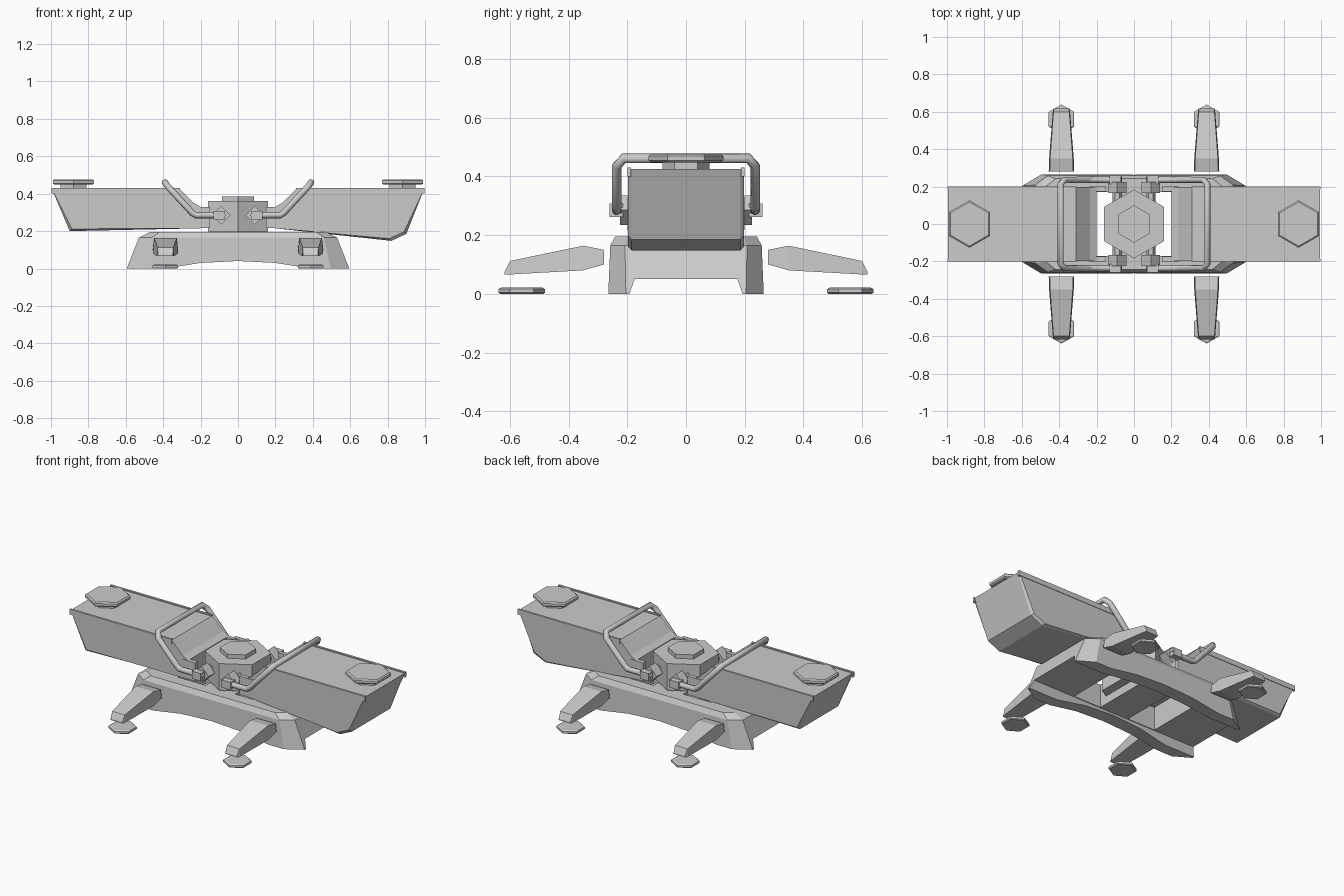
import bpy, bmesh, math
from mathutils import Vector

if "Cube" in bpy.data.objects:
    bpy.data.objects.remove(bpy.data.objects["Cube"], do_unlink=True)

grey = bpy.data.materials.new("light grey")
grey.use_nodes = True
COLOUR = (0.6, 0.6, 0.6, 1)
grey.diffuse_color = COLOUR
grey.node_tree.nodes["Principled BSDF"].inputs["Base Color"].default_value = COLOUR


def loft(name, rings):
    """Closed solid through rings that have equal point counts."""
    bm = bmesh.new()
    vs = [[bm.verts.new(p) for p in r] for r in rings]
    n = len(vs[0])
    for a, b in zip(vs, vs[1:]):
        for i in range(n):
            j = (i + 1) % n
            bm.faces.new((a[i], a[j], b[j], b[i]))
    bm.faces.new(vs[0][::-1])
    bm.faces.new(vs[-1])
    bmesh.ops.recalc_face_normals(bm, faces=bm.faces)
    me = bpy.data.meshes.new(name)
    bm.to_mesh(me)
    bm.free()
    ob = bpy.data.objects.new(name, me)
    bpy.context.collection.objects.link(ob)
    me.materials.append(grey)
    return ob


def extrude_y(name, profile, y0, y1):
    return loft(name, [[(x, y, z) for x, z in profile] for y in (y0, y1)])


def box(name, x0, x1, y0, y1, z0, z1):
    return extrude_y(name, [(x0, z0), (x1, z0), (x1, z1), (x0, z1)], y0, y1)


def hexagon(cx, cy, r, z):
    return [(cx + r * math.sin(i * math.pi / 3),
             cy + r * math.cos(i * math.pi / 3), z) for i in range(6)]


def stack(name, cx, cy, levels):
    """Stepped hexagonal part from (radius, height) pairs."""
    return loft(name, [hexagon(cx, cy, r, z) for r, z in levels])


def rod_y(name, x, z, r, y0, y1, sides=6):
    prof = [(x + r * math.cos(i * math.tau / sides),
             z + r * math.sin(i * math.tau / sides)) for i in range(sides)]
    return extrude_y(name, prof, y0, y1)


def cut(target, cutter):
    mod = target.modifiers.new("cut", "BOOLEAN")
    mod.operation = "DIFFERENCE"
    mod.solver = "EXACT"
    mod.object = cutter
    bpy.context.view_layer.objects.active = target
    bpy.ops.object.modifier_apply(modifier=mod.name)
    bpy.data.objects.remove(cutter, do_unlink=True)


# Base with sloping ends and chamfered corners
def plan(hx, hy, cx, cy, z):
    return [(hx, -hy + cy, z), (hx, hy - cy, z), (hx - cx, hy, z), (-hx + cx, hy, z),
            (-hx, hy - cy, z), (-hx, -hy + cy, z), (-hx + cx, -hy, z), (hx - cx, -hy, z)]


base = loft("base", [plan(0.595, 0.265, 0.10, 0.06, 0), plan(0.53, 0.258, 0.07, 0.05, 0.165),
                     plan(0.47, 0.242, 0.05, 0.04, 0.195)])
# Underside channel, side arches and two openings beside the hub
channel = [(-0.20, -0.02), (0.20, -0.02), (0.175, 0.05), (-0.175, 0.05)]
cut(base, loft("channel_cutter", [[(x, y, z) for y, z in channel] for x in (-1, 1)]))
cut(base, extrude_y("arch_cutter", [(-0.45, -0.01), (0.45, -0.01), (0.2, 0.03), (0, 0.04),
                                    (-0.2, 0.03)], -0.5, 0.5))
for s in (-1, 1):
    x0, x1 = sorted((s * 0.10, s * 0.29))
    cut(base, box("opening_cutter", x0, x1, -0.17, 0.17, -0.1, 0.4))

# Central hexagonal hub and cap
stack("hub", 0, 0, [(0.18, 0.10), (0.18, 0.195), (0.184, 0.20), (0.184, 0.36)])
stack("hub_cap", 0, 0, [(0.10, 0.355), (0.10, 0.385)])

# Two arms: the left one is deeper at its outer end
outer = {-1: [(0.90, 0.20)], 1: [(0.90, 0.185), (0.82, 0.148)]}
for s, side in ((-1, "right"), (1, "left")):
    top = [(0.20, 0.215), (0.20, 0.33), (0.235, 0.35), (0.31, 0.425), (0.995, 0.425)]
    prof = top + outer[s]
    rings = []
    for y in (-0.197, -0.185, 0.185, 0.197):
        edge = abs(y) > 0.19
        rings.append([(s * (x - (0.012 if edge and x > 0.8 and z < 0.4 else 0)), y,
                       z + (0.012 if edge and z < 0.21 else 0)) for x, z in prof])
    loft(side + "_arm", rings)
    # Raised rim along both long edges
    for t in (-1, 1):
        ya, yb = sorted((t * 0.187, t * 0.2))
        xa, xb = sorted((s * 0.31, s * 0.998))
        box(side + "_arm_rim", xa, xb, ya, yb, 0.40, 0.431)
        # Cheeks reaching in towards the hub
        xa, xb = sorted((s * 0.15, s * 0.24))
        box(side + "_arm_cheek", xa, xb, ya - (0.012 if t > 0 else 0),
            yb + (0.012 if t < 0 else 0), 0.217, 0.33)

    # Hexagonal pad on the arm
    stack(side + "_pad_stem", s * 0.88, 0, [(0.08, 0.42), (0.08, 0.455)])
    stack(side + "_pad", s * 0.88, 0, [(0.118, 0.448), (0.127, 0.455), (0.127, 0.47), (0.118, 0.477)])

    # Hinge pins and their end blocks
    rod_y(side + "_hinge_pin", s * 0.09, 0.285, 0.025, -0.255, 0.255)
    for t in (-1, 1):
        rod_y(side + "_hinge_collar", s * 0.09, 0.285, 0.05, t * 0.165, t * 0.225, 4)
        xa, xb = sorted((s * 0.07, s * 0.13))
        ya, yb = sorted((t * 0.215, t * 0.26))
        box(side + "_hinge_block", xa, xb, ya, yb, 0.262, 0.308)

    # Bent tubular handle over the arm
    half = [(0.10, 0.236, 0.285), (0.225, 0.236, 0.285), (0.245, 0.236, 0.297),
            (0.372, 0.236, 0.435), (0.392, 0.212, 0.462)]
    path = half + [(x, -y, z) for x, y, z in reversed(half)]
    curve = bpy.data.curves.new(side + "_handle", "CURVE")
    curve.dimensions = "3D"
    curve.bevel_depth = 0.017
    curve.bevel_resolution = 2
    curve.use_fill_caps = True
    spline = curve.splines.new("POLY")
    spline.points.add(len(path) - 1)
    for p, (x, y, z) in zip(spline.points, path):
        p.co = (s * x, y, z, 1)
    curve.materials.append(grey)
    handle = bpy.data.objects.new(side + "_handle", curve)
    bpy.context.collection.objects.link(handle)

    # Outrigger legs and hexagonal feet, front and back
    for t, end in ((-1, "front"), (1, "back")):
        cx = s * 0.388
        # distance out, half width, bottom, top
        stations = [(0.28, 0.068, 0.10, 0.15), (0.35, 0.066, 0.08, 0.164),
                    (0.60, 0.046, 0.066, 0.112), (0.618, 0.042, 0.066, 0.075)]
        loft(f"{end}_{side}_leg", [[(cx - w, t * y, a), (cx + w, t * y, a),
                                    (cx + w * 0.92, t * y, b), (cx - w * 0.92, t * y, b)]
                                   for y, w, a, b in stations])
        stack(f"{end}_{side}_foot", cx, t * 0.56,
              [(0.074, 0), (0.079, 0.004), (0.079, 0.016), (0.07, 0.021)])
